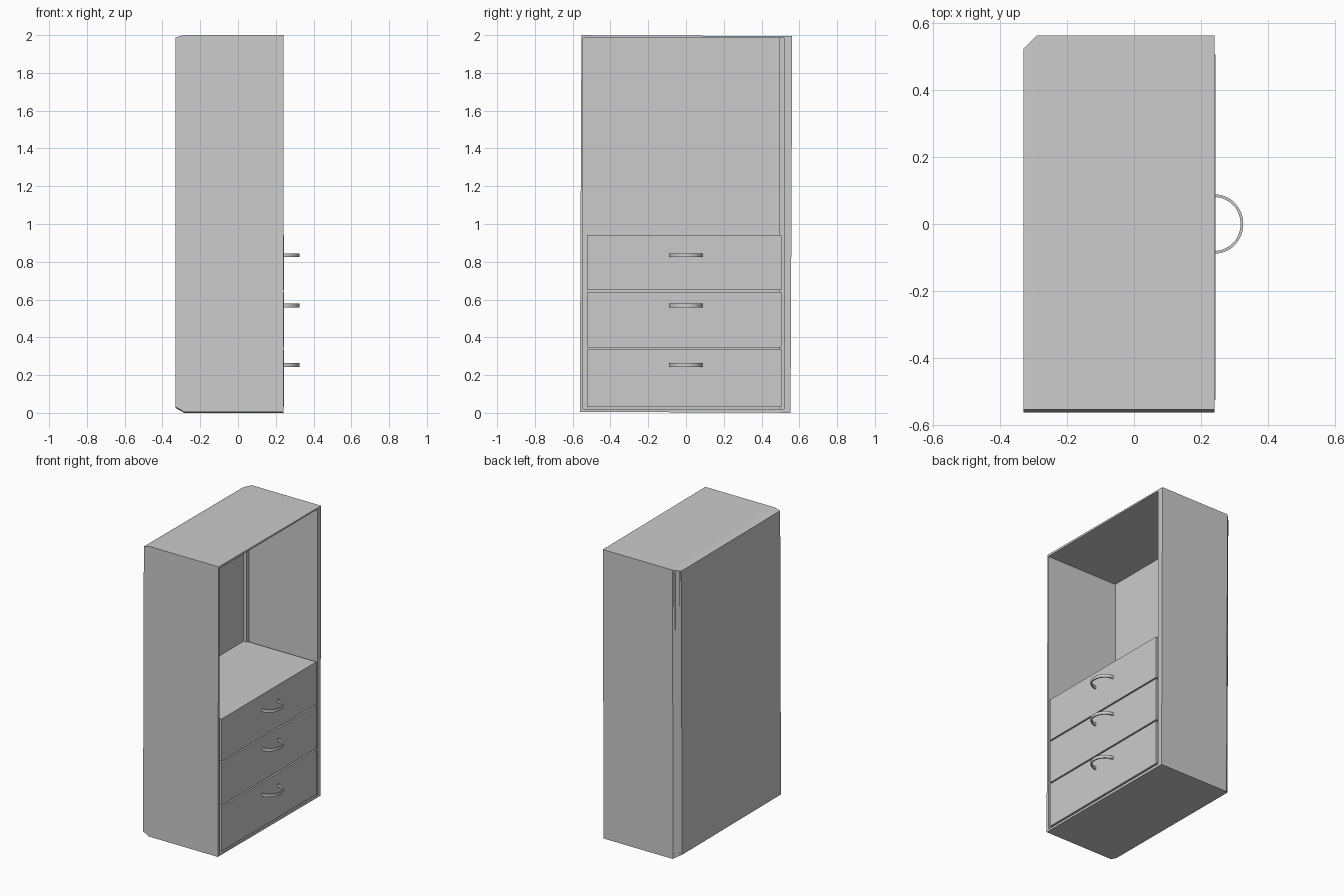
import bpy, bmesh, math
from mathutils import Vector, Matrix

cube = bpy.data.objects.get("Cube")
if cube:
    bpy.data.objects.remove(cube, do_unlink=True)

grey = bpy.data.materials.new("light_grey")
grey.use_nodes = True
COLOUR = (0.6, 0.6, 0.6, 1)
grey.diffuse_color = COLOUR
grey.node_tree.nodes["Principled BSDF"].inputs["Base Color"].default_value = COLOUR


def add_object(name, bm):
    bmesh.ops.recalc_face_normals(bm, faces=bm.faces)
    mesh = bpy.data.meshes.new(name)
    bm.to_mesh(mesh)
    bm.free()
    mesh.materials.append(grey)
    obj = bpy.data.objects.new(name, mesh)
    bpy.context.collection.objects.link(obj)
    return obj


def box(name, low, high, turn=0.0):
    low, high = Vector(low), Vector(high)
    bm = bmesh.new()
    bmesh.ops.create_cube(bm, size=1)
    bm.transform(Matrix.Translation((low + high) / 2)
                 @ Matrix.Rotation(turn, 4, "Z")
                 @ Matrix.Diagonal((high - low).to_4d()))
    return add_object(name, bm)


def activate(obj):
    bpy.ops.object.select_all(action="DESELECT")
    obj.select_set(True)
    bpy.context.view_layer.objects.active = obj


def carve(obj, cutter):
    cutter.hide_render = True
    mod = obj.modifiers.new("carve", "BOOLEAN")
    mod.operation = "DIFFERENCE"
    mod.solver = "EXACT"
    mod.object = cutter
    activate(obj)
    bpy.ops.object.modifier_apply(modifier=mod.name)
    bpy.data.objects.remove(cutter, do_unlink=True)


# Cabinet body: a side profile pulled across the width, leaning very slightly
HALF = 0.558
profile = [(-0.33, 0.028), (-0.285, 0.003), (0.24, 0.003),
           (0.24, 1.997), (-0.29, 1.997), (-0.33, 1.985)]
bm = bmesh.new()
side = bm.faces.new([bm.verts.new((x, -HALF, z)) for x, z in profile])
pulled = bmesh.ops.extrude_face_region(bm, geom=[side])["geom"]
bmesh.ops.translate(bm, vec=(0, 2 * HALF, 0),
                    verts=[g for g in pulled if isinstance(g, bmesh.types.BMVert)])

# Cut off one rear upright corner
cut = bmesh.ops.bisect_plane(bm, geom=bm.verts[:] + bm.edges[:] + bm.faces[:],
                             plane_co=(-0.33, HALF - 0.04, 0),
                             plane_no=(-1, 1, 0), clear_outer=True)
bmesh.ops.contextual_create(
    bm, geom=[g for g in cut["geom_cut"] if isinstance(g, bmesh.types.BMEdge)])
bmesh.ops.rotate(bm, verts=bm.verts, cent=(0, 0, 1),
                 matrix=Matrix.Rotation(-0.0045, 3, "X"))
body = add_object("cabinet_body", bm)

# Hollow interior, open toward the drawers
carve(body, box("interior_cutter", (-0.305, -0.545, 0.02), (0.4, 0.52, 1.985)))

# Upright grooves on the cut corner
for shift in (-0.012, 0.012):
    cx, cy = -0.31 + shift, HALF - 0.02 + shift
    carve(body, box("groove_cutter", (cx - 0.006, cy - 0.004, 0.04),
                    (cx + 0.006, cy + 0.004, 1.98), math.radians(-45)))

# Narrow post in the interior corner
box("corner_post", (-0.305, 0.495, 0.02), (-0.28, 0.52, 1.985))

# Drawers, each with a bowed flat-band handle
FRONT = 0.243


def handle(name, z, radius=0.086, width=0.008, height=0.02, steps=24):
    bm = bmesh.new()
    rings = []
    for i in range(steps + 1):
        a = math.pi * (i / steps - 0.5)
        rings.append([bm.verts.new((FRONT - 0.003 + r * math.cos(a),
                                    r * math.sin(a) * 1.03, z + h))
                      for r, h in ((radius, -height / 2), (radius, height / 2),
                                   (radius - width, height / 2),
                                   (radius - width, -height / 2))])
    for a, b in zip(rings, rings[1:]):
        for k in range(4):
            n = (k + 1) % 4
            bm.faces.new((a[k], a[n], b[n], b[k]))
    bm.faces.new(rings[0])
    bm.faces.new(rings[-1])
    obj = add_object(name, bm)
    activate(obj)
    bpy.ops.object.shade_smooth_by_angle(angle=math.radians(30))


drawers = {"bottom": (0.03, 0.335, 0.253),
           "middle": (0.345, 0.64, 0.568),
           "top": (0.65, 0.942, 0.835)}
for label, (low, high, grip) in drawers.items():
    box(label + "_drawer", (-0.303, -0.525, low), (FRONT, 0.505, high))
    handle(label + "_handle", grip)
